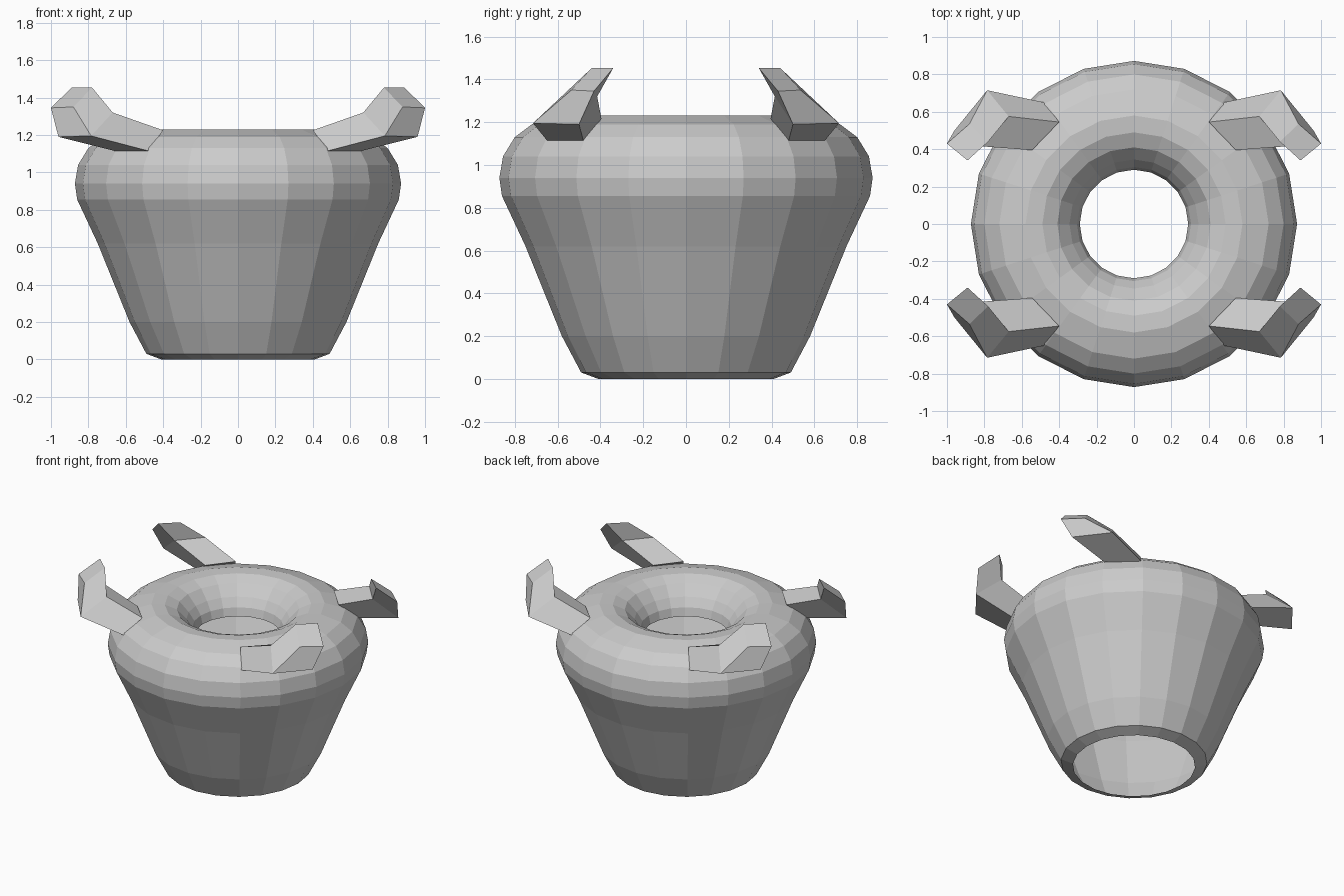
import bpy, bmesh, math

if "Cube" in bpy.data.objects:
    bpy.data.objects.remove(bpy.data.objects["Cube"])

SIDES = 20


def make_object(name, bm):
    mesh = bpy.data.meshes.new(name)
    bm.to_mesh(mesh)
    bm.free()
    obj = bpy.data.objects.new(name, mesh)
    bpy.context.collection.objects.link(obj)
    return obj


def bridge(bm, a, b):
    n = len(a)
    for j in range(n):
        k = (j + 1) % n
        bm.faces.new((a[j], a[k], b[k], b[j]))


# Pot body: open lathed shell, rim folding down into the mouth
profile = [(0.41, 0.0), (0.49, 0.03), (0.58, 0.20), (0.75, 0.62),
           (0.86, 0.855), (0.872, 0.94), (0.855, 1.04), (0.80, 1.13),
           (0.72, 1.19), (0.58, 1.23), (0.49, 1.225), (0.41, 1.19),
           (0.345, 1.12), (0.305, 1.06), (0.29, 1.0)]
bm = bmesh.new()
rings = []
for r, z in profile:
    rings.append([bm.verts.new((r * math.cos(2 * math.pi * j / SIDES),
                                r * math.sin(2 * math.pi * j / SIDES), z))
                  for j in range(SIDES)])
for a, b in zip(rings, rings[1:]):
    bridge(bm, a, b)
make_object("pot_body", bm)

# Horn handles: three four-sided sections, mirrored into each corner
sections = [
    [(0.40, 0.545, 1.225), (0.545, 0.395, 1.215), (0.66, 0.48, 1.115), (0.48, 0.65, 1.115)],
    [(0.67, 0.575, 1.32), (0.81, 0.415, 1.32), (0.96, 0.50, 1.19), (0.785, 0.715, 1.195)],
    [(0.78, 0.44, 1.453), (0.89, 0.34, 1.453), (1.0, 0.43, 1.345), (0.88, 0.535, 1.35)],
]
for side, sx in (("left", -1), ("right", 1)):
    for end, sy in (("front", -1), ("back", 1)):
        bm = bmesh.new()
        loops = [[bm.verts.new((x * sx, y * sy, z)) for x, y, z in s] for s in sections]
        for a, b in zip(loops, loops[1:]):
            bridge(bm, a, b)
        bm.faces.new(loops[0])
        bm.faces.new(loops[-1])
        bmesh.ops.recalc_face_normals(bm, faces=bm.faces)
        make_object(f"horn_handle_{end}_{side}", bm)
